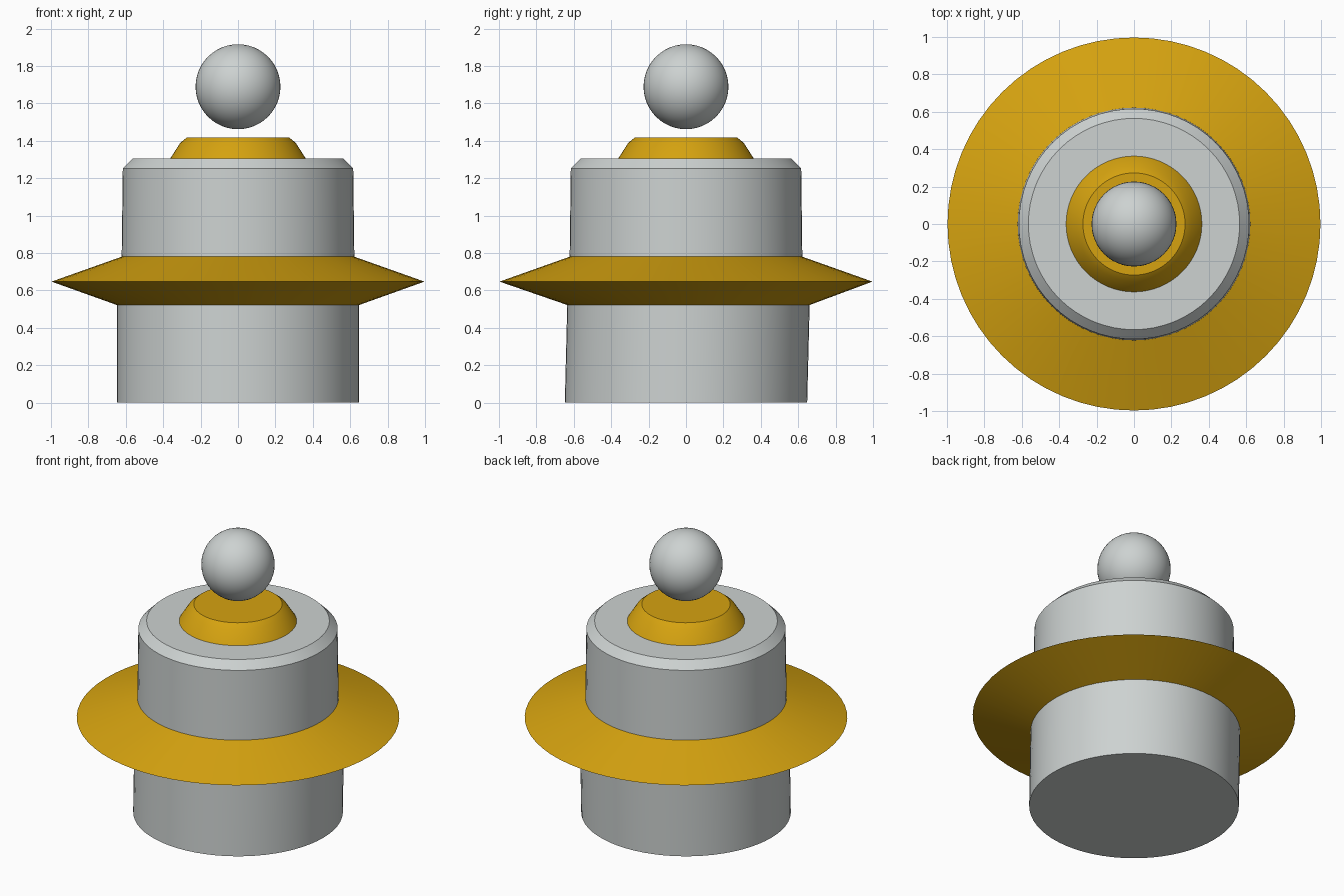
import bpy, bmesh, math

if "Cube" in bpy.data.objects:
    bpy.data.objects.remove(bpy.data.objects["Cube"])

SIDES = 64


def material(name, rgb):
    m = bpy.data.materials.new(name)
    m.diffuse_color = (*rgb, 1)
    m.use_nodes = True
    m.node_tree.nodes["Principled BSDF"].inputs["Base Color"].default_value = m.diffuse_color
    return m


grey = material("light grey", (0.61, 0.645, 0.638))
gold = material("gold", (0.67, 0.365, 0.005))


def lathe(name, profile, mat, bottom=False, top=False):
    """Stack rings of (radius, z, y shift) and cap the chosen ends."""
    bm = bmesh.new()
    rings = []
    for r, z, dy in profile:
        rings.append([bm.verts.new((r * math.cos(a), r * math.sin(a) + dy, z))
                      for a in (2 * math.pi * i / SIDES for i in range(SIDES))])
    for lo, hi in zip(rings, rings[1:]):
        for i in range(SIDES):
            j = (i + 1) % SIDES
            bm.faces.new((lo[i], lo[j], hi[j], hi[i]))
    if bottom:
        bm.faces.new(rings[0][::-1])
    if top:
        bm.faces.new(rings[-1])
    mesh = bpy.data.meshes.new(name)
    bm.to_mesh(mesh)
    bm.free()
    mesh.materials.append(mat)
    ob = bpy.data.objects.new(name, mesh)
    bpy.context.collection.objects.link(ob)
    smooth(ob)


def smooth(ob):
    bpy.ops.object.select_all(action='DESELECT')
    ob.select_set(True)
    bpy.context.view_layer.objects.active = ob
    bpy.ops.object.shade_smooth_by_angle(angle=math.radians(25))


# Lower drum, leaning very slightly to the back
lathe("lower_drum", [(0.648, 0, 0), (0.648, 0.522, 0.013)], grey, bottom=True)

# Wide sharp-edged ring
lathe("ring", [(0.648, 0.522, 0.013), (0.997, 0.647, 0), (0.622, 0.78, 0)], gold)

# Upper drum with bevelled top edge
lathe("upper_drum", [(0.622, 0.78, 0), (0.616, 1.253, 0), (0.565, 1.304, 0)],
      grey, top=True)

# Stepped cap on the top
lathe("cap", [(0.363, 1.304, 0), (0.308, 1.39, 0), (0.273, 1.418, 0)],
      gold, top=True)

# Floating ball
bpy.ops.mesh.primitive_uv_sphere_add(segments=48, ring_count=24, radius=0.227,
                                     location=(0, 0, 1.689))
ball = bpy.context.object
ball.name = "ball"
ball.data.materials.append(grey)
smooth(ball)
